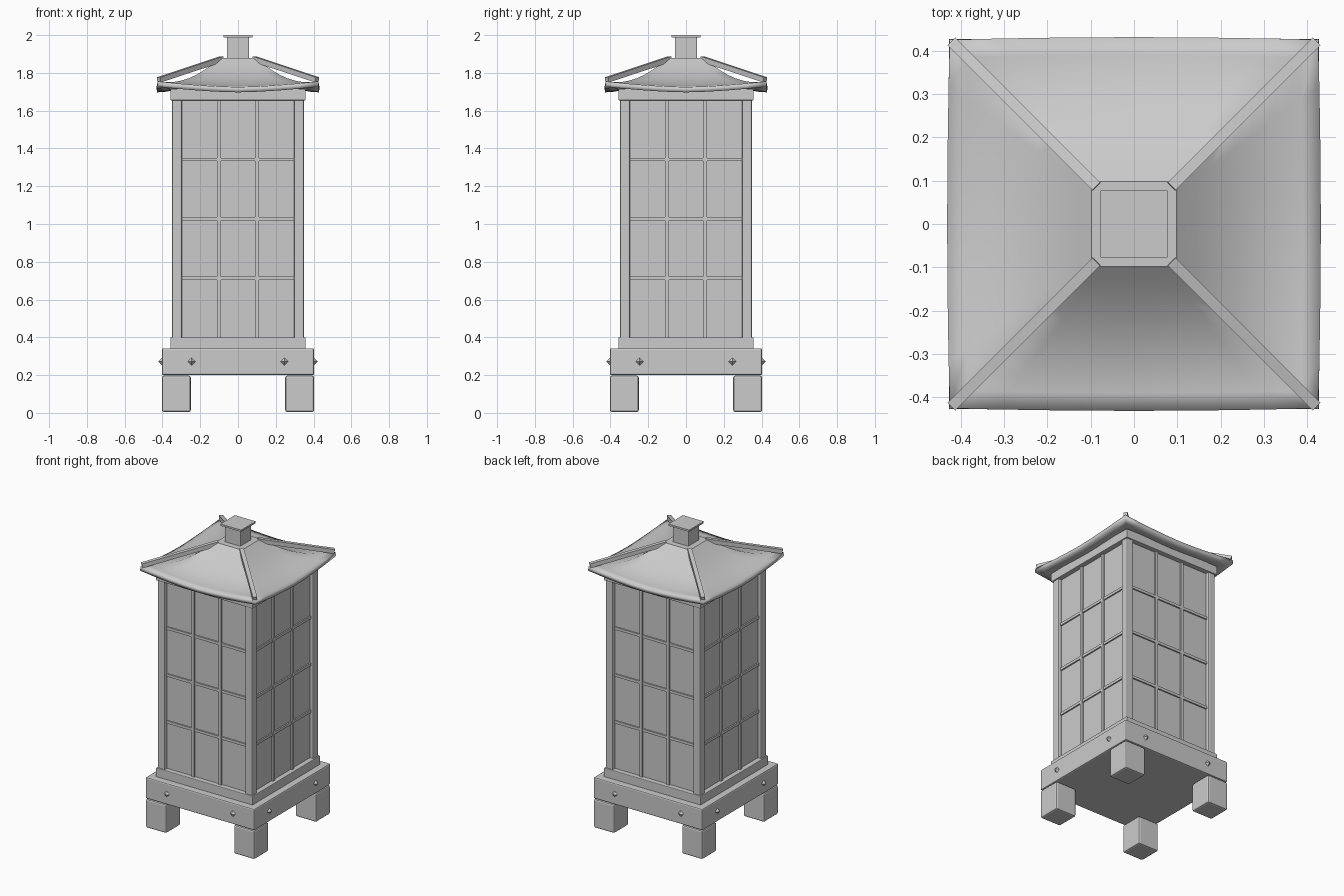
import bpy, bmesh
from math import pi, radians
from mathutils import Vector, Matrix

if "Cube" in bpy.data.objects:
    bpy.data.objects.remove(bpy.data.objects["Cube"])


def finish(bm, name):
    bmesh.ops.recalc_face_normals(bm, faces=bm.faces)
    me = bpy.data.meshes.new(name)
    bm.to_mesh(me)
    bm.free()
    ob = bpy.data.objects.new(name, me)
    bpy.context.collection.objects.link(ob)
    return ob


def box(name, x, y, z, bevel=0.0, turn=0):
    """Box from (min, max) ranges, turned about z by quarter turns."""
    bm = bmesh.new()
    lo, hi = Vector((x[0], y[0], z[0])), Vector((x[1], y[1], z[1]))
    bmesh.ops.create_cube(bm, size=1)
    bmesh.ops.scale(bm, vec=hi - lo, verts=bm.verts)
    bmesh.ops.translate(bm, vec=(lo + hi) / 2, verts=bm.verts)
    bmesh.ops.rotate(bm, matrix=Matrix.Rotation(turn * pi / 2, 3, 'Z'), verts=bm.verts)
    ob = finish(bm, name)
    if bevel:
        m = ob.modifiers.new("bevel", 'BEVEL')
        m.width = bevel
        m.segments = 2
    return ob


def square(name, r, z, bevel=0.0):
    return box(name, (-r, r), (-r, r), z, bevel)


# Base, sill, paper panel core and top rail
square("base", 0.403, (0.2, 0.342), 0.008)
square("sill", 0.358, (0.33, 0.4), 0.004)
square("panels", 0.325, (0.39, 1.67))
square("top_rail", 0.358, (1.655, 1.715), 0.004)

# Feet and corner posts
for i in range(4):
    box(f"foot_{i}", (0.25, 0.403), (0.25, 0.403), (0.005, 0.197), 0.01, i)
    box(f"post_{i}", (0.297, 0.35), (0.297, 0.35), (0.39, 1.665), 0.008, i)

# Lattice bars and studs on each side
for side in range(4):
    for k, x in enumerate((-0.1, 0.1)):
        box(f"upright_bar_{side}_{k}", (x - 0.01, x + 0.01), (-0.336, -0.32),
            (0.395, 1.66), 0, side)
    for k in range(3):
        z = 0.4 + 1.255 * (k + 1) / 4
        box(f"cross_bar_{side}_{k}", (-0.3, 0.3), (-0.334, -0.32),
            (z - 0.009, z + 0.009), 0, side)
    for k, x in enumerate((-0.245, 0.245)):
        bm = bmesh.new()
        bmesh.ops.create_uvsphere(bm, u_segments=4, v_segments=2, radius=0.022)
        bmesh.ops.translate(bm, vec=(x, -0.401, 0.272), verts=bm.verts)
        bmesh.ops.rotate(bm, matrix=Matrix.Rotation(side * pi / 2, 3, 'Z'), verts=bm.verts)
        finish(bm, f"stud_{side}_{k}")

# Roof: concave square skirt with raised corners
bm = bmesh.new()
N, R = 8, 8
rings = []
for j in range(R + 1):
    t = j / R
    s = 0.098 + 0.327 * t
    ring = []
    for side in range(4):
        rot = Matrix.Rotation(side * pi / 2, 3, 'Z')
        for i in range(N):
            u = -1 + 2 * i / N
            z = 1.725 + 0.155 * (1 - t) ** 2 + 0.03 * t * t * abs(u) ** 1.6
            ring.append(bm.verts.new(rot @ Vector((u * s, -s - 0.006 * t * (1 - u * u), z))))
    rings.append(ring)
for a, b in zip(rings, rings[1:]):
    for i in range(4 * N):
        k = (i + 1) % (4 * N)
        bm.faces.new((a[i], b[i], b[k], a[k]))
bm.faces.new(rings[0])
roof = finish(bm, "roof")
if roof.data.polygons[-1].normal.z < 0:
    roof.data.flip_normals()
m = roof.modifiers.new("thickness", 'SOLIDIFY')
m.thickness = 0.028
m.offset = -1
bpy.context.view_layer.objects.active = roof
roof.select_set(True)
bpy.ops.object.shade_smooth_by_angle(angle=radians(40))

# Straight hip ridges from the roof top to the corners
for i in range(4):
    a, b = Vector((0.085, 0.085, 1.874)), Vector((0.419, 0.419, 1.763))
    d = b - a
    ridge = box(f"hip_ridge_{i}", (-d.length / 2, d.length / 2),
                (-0.013, 0.013), (-0.014, 0.014))
    fwd = d.normalized()
    across = Vector((-1, 1, 0)).normalized()
    basis = Matrix((fwd, across, fwd.cross(across))).transposed().to_4x4()
    ridge.data.transform(Matrix.Rotation(i * pi / 2, 4, 'Z')
                         @ Matrix.Translation((a + b) / 2) @ basis)

# Finial block and cap plate
square("finial", 0.059, (1.86, 1.99), 0.006)
square("cap_plate", 0.077, (1.988, 2.0))
